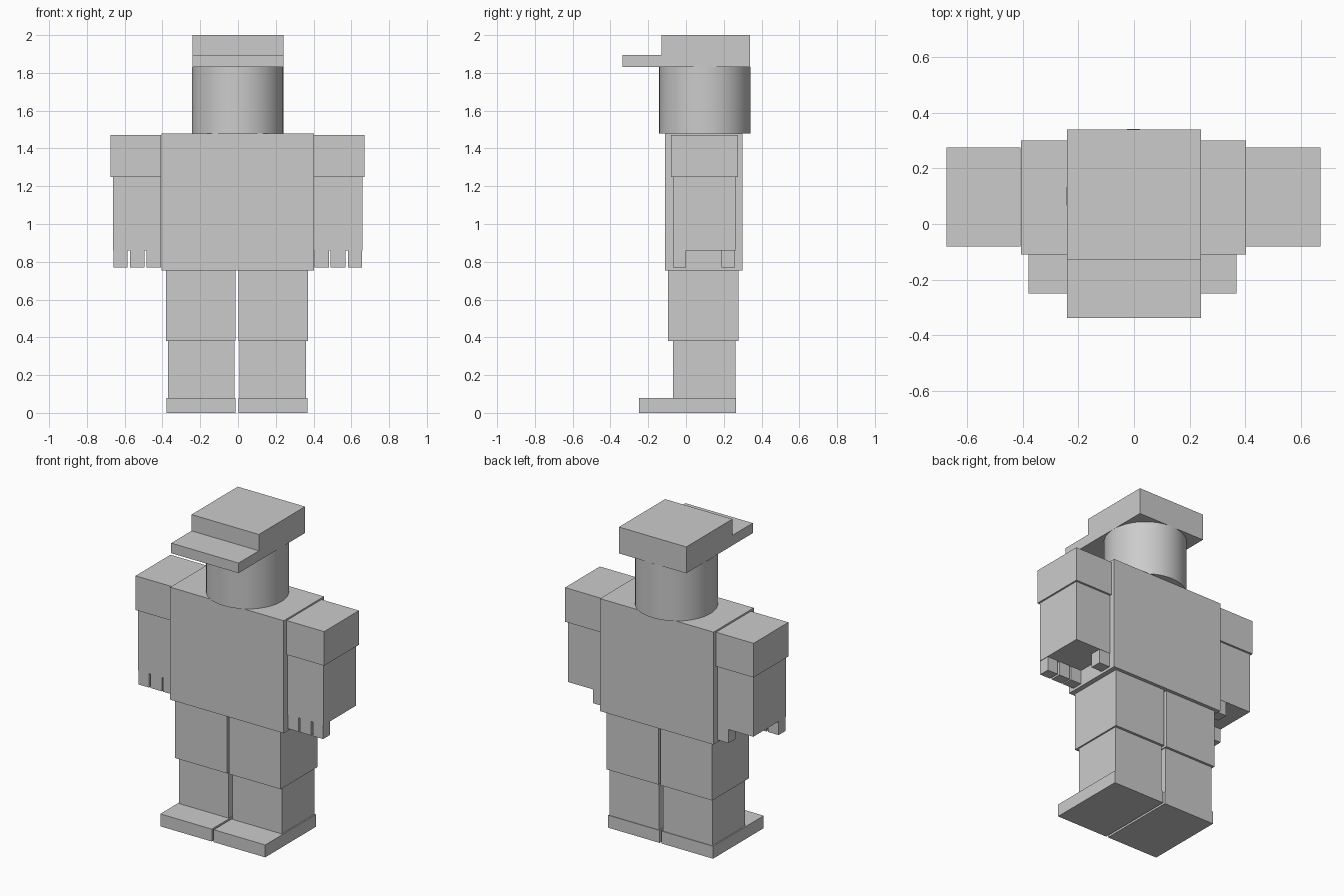
import bpy

if "Cube" in bpy.data.objects:
    bpy.data.objects.remove(bpy.data.objects["Cube"])


def box(name, x, y, z):
    """Box from (min, max) ranges on each axis."""
    bpy.ops.mesh.primitive_cube_add(size=1, location=[(a + b) / 2 for a, b in (x, y, z)])
    ob = bpy.context.object
    ob.name = ob.data.name = name
    ob.scale = [b - a for a, b in (x, y, z)]
    bpy.ops.object.transform_apply(location=False, rotation=False, scale=True)
    return ob


def pair(name, x, y, z, mid):
    """Right and left copies, mirrored about x = mid."""
    a, b = x
    box("right_" + name, (mid + a, mid + b), y, z)
    box("left_" + name, (mid - b, mid - a), y, z)


# Torso
box("torso", (-0.406, 0.403), (-0.11, 0.30), (0.755, 1.48))

# Round head
bpy.ops.mesh.primitive_cylinder_add(vertices=48, radius=0.242, depth=0.35,
                                    location=(-0.002, 0.10, 1.655))
head = bpy.context.object
head.name = head.data.name = "head"
bpy.ops.object.shade_smooth_by_angle()

# Cap with brim
box("cap", (-0.24, 0.24), (-0.13, 0.34), (1.83, 2.0))
box("cap_brim", (-0.24, 0.24), (-0.337, -0.13), (1.83, 1.895))

# Arms: sleeve, forearm, three front fingers and an inner rear thumb
ARM = -0.002
pair("sleeve", (0.405, 0.672), (-0.08, 0.275), (1.25, 1.47), ARM)
pair("forearm", (0.405, 0.661), (-0.07, 0.262), (0.86, 1.25), ARM)
for i, x in enumerate([(0.406, 0.483), (0.492, 0.571), (0.584, 0.658)]):
    pair(f"finger_{i + 1}", x, (-0.07, 0.0), (0.77, 0.86), ARM)
pair("thumb", (0.406, 0.483), (0.187, 0.26), (0.77, 0.86), ARM)

# Legs: thigh, shin and forward-pointing foot
LEG = -0.005
pair("thigh", (0.008, 0.376), (-0.095, 0.278), (0.38, 0.755), LEG)
pair("shin", (0.014, 0.366), (-0.07, 0.262), (0.08, 0.38), LEG)
pair("foot", (0.007, 0.374), (-0.25, 0.266), (0.0, 0.08), LEG)
